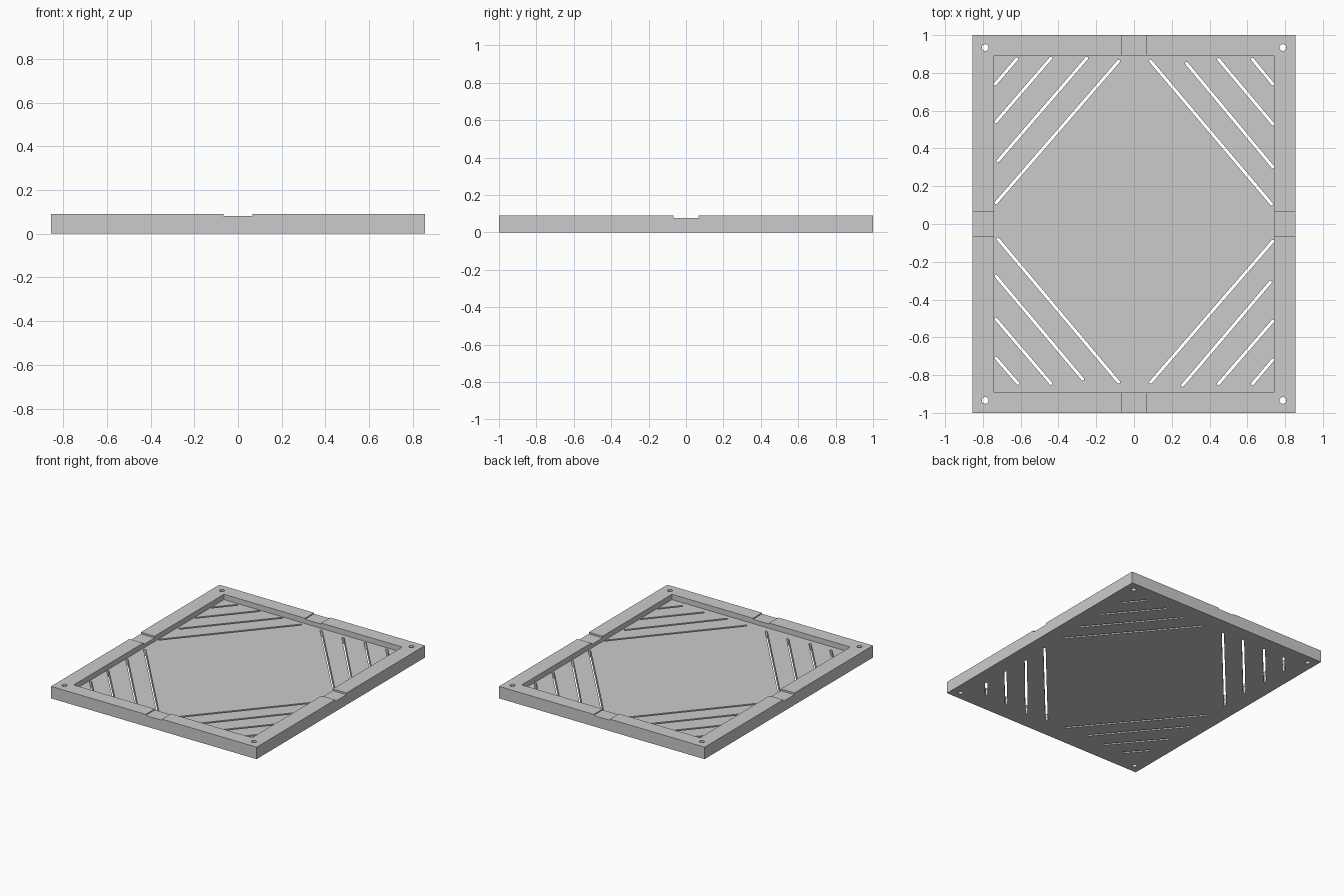
import bpy, bmesh
from math import atan2, cos, sin, pi

old = bpy.data.objects.get("Cube")
if old:
    bpy.data.objects.remove(old)

HALF_X, HALF_Y, TOP, FLOOR = 0.855, 1.0, 0.09, 0.05
NOTCH, SLOT_R, HOLE_R = 0.067, 0.008, 0.018

grey = bpy.data.materials.new("plain grey")
grey.use_nodes = True
colour = (0.6, 0.6, 0.6, 1)
grey.diffuse_color = colour
grey.node_tree.nodes["Principled BSDF"].inputs["Base Color"].default_value = colour


def prism(bm, outline, z0, z1):
    """Add a closed upright prism over a counter-clockwise outline."""
    low = [bm.verts.new((x, y, z0)) for x, y in outline]
    high = [bm.verts.new((x, y, z1)) for x, y in outline]
    bm.faces.new(low[::-1])
    bm.faces.new(high)
    n = len(outline)
    for i in range(n):
        j = (i + 1) % n
        bm.faces.new((low[i], low[j], high[j], high[i]))


def box(x0, x1, y0, y1):
    return [(x0, y0), (x1, y0), (x1, y1), (x0, y1)]


def circle(x, y, r, n=24):
    return [(x + r * cos(2 * pi * i / n), y + r * sin(2 * pi * i / n)) for i in range(n)]


def capsule(a, b, r, n=6):
    """Outline of a slot with round ends, from tip a to tip b."""
    t = atan2(b[1] - a[1], b[0] - a[0])
    pts = []
    for (x, y), start, side in ((b, t - pi / 2, -1), (a, t + pi / 2, 1)):
        cx, cy = x + side * r * cos(t), y + side * r * sin(t)
        pts += [(cx + r * cos(start + pi * i / n), cy + r * sin(start + pi * i / n))
                for i in range(n + 1)]
    return pts


def make(name, prisms):
    bm = bmesh.new()
    for outline, z0, z1 in prisms:
        prism(bm, outline, z0, z1)
    mesh = bpy.data.meshes.new(name)
    bm.to_mesh(mesh)
    bm.free()
    ob = bpy.data.objects.new(name, mesh)
    bpy.context.collection.objects.link(ob)
    return ob


def cut(target, name, prisms):
    cutter = make(name, prisms)
    cutter.hide_render = True
    mod = target.modifiers.new(name, 'BOOLEAN')
    mod.operation = 'DIFFERENCE'
    mod.solver = 'EXACT'
    mod.object = cutter
    bpy.context.view_layer.objects.active = target
    bpy.ops.object.modifier_apply(modifier=name)
    bpy.data.objects.remove(cutter)


# Tray slab
tray = make("tray", [(box(-HALF_X, HALF_X, -HALF_Y, HALF_Y), 0, TOP)])
tray.data.materials.append(grey)

# Shallow pocket inside the rim
cut(tray, "pocket_cutter", [(box(-0.741, 0.741, -0.892, 0.892), FLOOR, 0.2)])

# Finger notches across the middle of each rim side
cut(tray, "end_notch_cutter", [(box(-NOTCH, NOTCH, -1.1, 1.1), 0.082, 0.2)])
cut(tray, "side_notch_cutter", [(box(-1.1, 1.1, -NOTCH, NOTCH), 0.077, 0.2)])

# Corner screw holes
cut(tray, "hole_cutter", [(circle(sx * 0.788, sy * 0.934, HOLE_R), -0.1, 0.2)
                          for sx in (-1, 1) for sy in (-1, 1)])

# Diagonal drain slots: (side end x, y, rim end x, y) per corner
slots = [
    (-.74, .735, -.615, .88), (-.736, .535, -.435, .884),
    (-.725, .328, -.245, .884), (-.736, .106, -.076, .868),
    (.74, .735, .622, .878), (.74, .524, .442, .878),
    (.74, .296, .273, .857), (.733, .10, .083, .868),
    (-.736, -.704, -.609, -.85), (-.736, -.497, -.435, -.85),
    (-.736, -.27, -.266, -.828), (-.725, -.074, -.076, -.844),
    (.74, -.714, .622, -.852), (.74, -.508, .442, -.852),
    (.727, -.302, .252, -.86), (.74, -.085, .083, -.844),
]
cut(tray, "slot_cutter", [(capsule((x0, y0), (x1, y1), SLOT_R), -0.1, FLOOR + 0.01)
                          for x0, y0, x1, y1 in slots])
